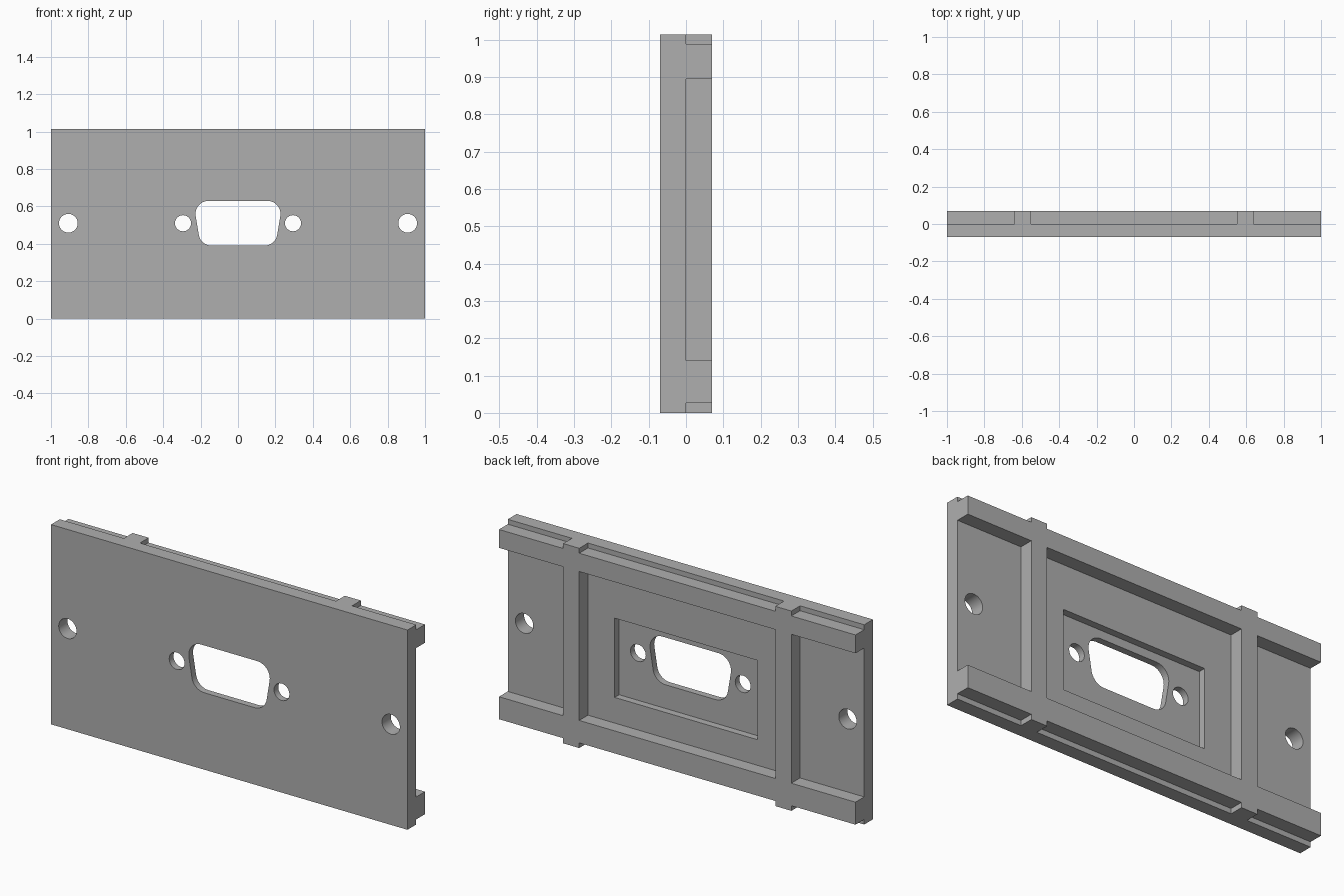
import bpy
import bmesh
import math
from mathutils import Matrix, Vector

old = bpy.data.objects.get("Cube")
if old:
    bpy.data.objects.remove(old, do_unlink=True)

HEIGHT = 1.013
FRONT, BACK = -0.07, 0.07
MID_Z = 0.51

grey = bpy.data.materials.new("plain_grey")
grey.use_nodes = True
grey.diffuse_color = (0.43, 0.43, 0.43, 1)
grey.node_tree.nodes["Principled BSDF"].inputs["Base Color"].default_value = grey.diffuse_color


def add_box(bm, x, y, z):
    """Axis-aligned box from three (low, high) ranges."""
    ranges = (x, y, z)
    centre = Vector([(a + b) / 2 for a, b in ranges])
    size = Vector([b - a for a, b in ranges])
    bmesh.ops.create_cube(bm, size=1, matrix=Matrix.Translation(centre) @ Matrix.Diagonal(size).to_4x4())


def add_prism(bm, outline):
    """Extrude an (x, z) outline right through the panel depth."""
    face = bm.faces.new([bm.verts.new((x, -0.2, z)) for x, z in outline])
    new = bmesh.ops.extrude_face_region(bm, geom=[face])["geom"]
    bmesh.ops.translate(bm, vec=(0, 0.4, 0), verts=[v for v in new if isinstance(v, bmesh.types.BMVert)])


def circle(cx, cz, r, steps=48):
    return [(cx + r * math.cos(math.tau * i / steps), cz + r * math.sin(math.tau * i / steps))
            for i in range(steps)]


def rounded(corners, radius, steps=10):
    """Fillet every corner of a convex anticlockwise outline."""
    points = []
    for i, corner in enumerate(corners):
        p = Vector(corner)
        a = (Vector(corners[i - 1]) - p).normalized()
        b = (Vector(corners[(i + 1) % len(corners)]) - p).normalized()
        half = a.angle(b) / 2
        centre = p + (a + b).normalized() * radius / math.sin(half)
        start = p + a * radius / math.tan(half) - centre
        sweep = math.pi - 2 * half
        for k in range(steps + 1):
            t = sweep * k / steps
            c, s = math.cos(t), math.sin(t)
            points.append((centre.x + start.x * c - start.y * s, centre.y + start.x * s + start.y * c))
    return points


def make_object(name, bm):
    bmesh.ops.recalc_face_normals(bm, faces=bm.faces)
    mesh = bpy.data.meshes.new(name)
    bm.to_mesh(mesh)
    bm.free()
    mesh.materials.append(grey)
    obj = bpy.data.objects.new(name, mesh)
    bpy.context.collection.objects.link(obj)
    return obj


def cut(target, name, bm):
    cutter = make_object(name, bm)
    cutter.hide_render = True
    mod = target.modifiers.new(name, "BOOLEAN")
    mod.operation, mod.solver, mod.object = "DIFFERENCE", "EXACT", cutter
    bpy.context.view_layer.objects.active = target
    bpy.ops.object.modifier_apply(modifier=mod.name)
    bpy.data.objects.remove(cutter, do_unlink=True)


# Solid panel block
bm = bmesh.new()
add_box(bm, (-1, 1), (FRONT, BACK), (0, HEIGHT))
panel = make_object("panel", bm)

# Bays and edge steps on the back, leaving two rails and two ribs
bm = bmesh.new()
for x in ((-1.1, -0.64), (-0.55, 0.55), (0.64, 1.1)):
    for z in ((-0.1, 0.026), (0.14, 0.895), (0.988, 1.1)):
        add_box(bm, x, (0, 0.2), z)
cut(panel, "bay_cutter", bm)

# Shallow pocket behind the connector opening
bm = bmesh.new()
add_box(bm, (-0.4, 0.4), (-0.036, 0.05), (0.27, 0.672))
cut(panel, "pocket_cutter", bm)

# Screw holes and tapered connector opening
bm = bmesh.new()
for side in (-1, 1):
    add_prism(bm, circle(side * 0.907, MID_Z, 0.05))
    add_prism(bm, circle(side * 0.294, MID_Z, 0.043))
add_prism(bm, rounded([(-0.2, 0.39), (0.2, 0.39), (0.24, 0.63), (-0.24, 0.63)], 0.07))
cut(panel, "hole_cutter", bm)

# Smooth hole walls, crisp edges elsewhere
bpy.ops.object.select_all(action="DESELECT")
panel.select_set(True)
bpy.context.view_layer.objects.active = panel
bpy.ops.object.shade_smooth_by_angle(angle=math.radians(30))
